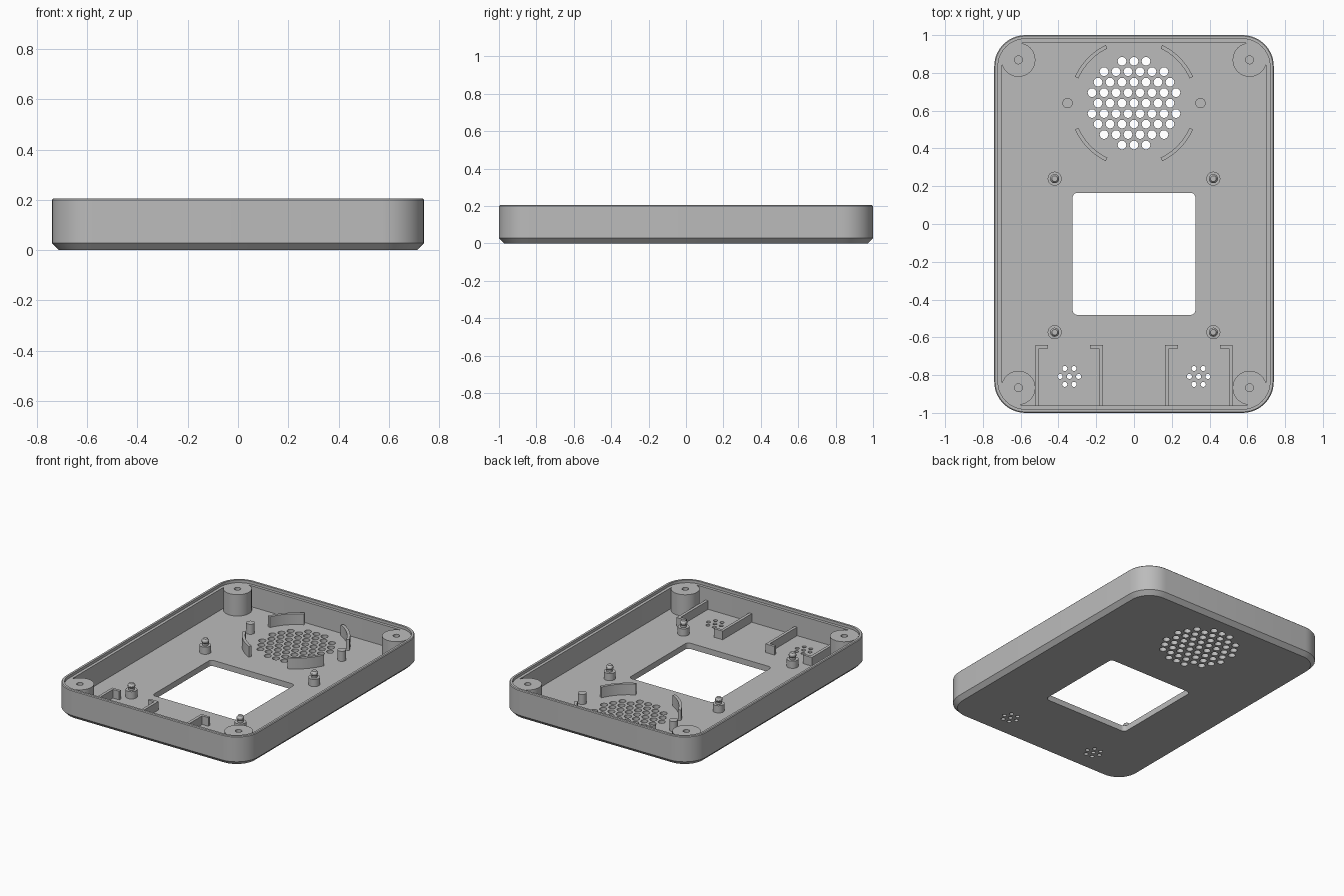
import bpy
import bmesh
from math import cos, sin, pi, radians, hypot

if "Cube" in bpy.data.objects:
    bpy.data.objects.remove(bpy.data.objects["Cube"], do_unlink=True)

grey = bpy.data.materials.new("light grey plastic")
grey.use_nodes = True
COLOUR = (0.5, 0.5, 0.5, 1)
grey.diffuse_color = COLOUR
grey.node_tree.nodes["Principled BSDF"].inputs["Base Color"].default_value = COLOUR

HALF_X, HALF_Y, HEIGHT = 0.74, 1.0, 0.205
FLOOR, LEDGE = 0.04, 0.186
BURIED = FLOOR - 0.01          # feet of the fittings sink into the floor
SPEAKER_Y = 0.64


def rounded_rect(hx, hy, r, cx=0, cy=0, steps=10):
    points = []
    for quarter, (sx, sy) in enumerate([(1, 1), (-1, 1), (-1, -1), (1, -1)]):
        for i in range(steps + 1):
            a = (quarter + i / steps) * pi / 2
            points.append((cx + sx * (hx - r) + r * cos(a), cy + sy * (hy - r) + r * sin(a)))
    return points


def circle(r, cx, cy, n=32):
    return [(cx + r * cos(2 * pi * i / n), cy + r * sin(2 * pi * i / n)) for i in range(n)]


def arc_strip(r0, r1, start, end, cx, cy, steps=12):
    angles = [radians(start + (end - start) * i / steps) for i in range(steps + 1)]
    outer = [(cx + r1 * cos(a), cy + r1 * sin(a)) for a in angles]
    inner = [(cx + r0 * cos(a), cy + r0 * sin(a)) for a in reversed(angles)]
    return outer + inner


def loft(bm, layers):
    """Skin a stack of (outline, z) layers and cap both ends."""
    rings = [[bm.verts.new((x, y, z)) for x, y in outline] for outline, z in layers]
    n = len(rings[0])
    for low, high in zip(rings, rings[1:]):
        for i in range(n):
            j = (i + 1) % n
            bm.faces.new((low[i], low[j], high[j], high[i]))
    bm.faces.new(list(reversed(rings[0])))
    bm.faces.new(rings[-1])


def make(name, *solids):
    bm = bmesh.new()
    for layers in solids:
        loft(bm, layers)
    bmesh.ops.recalc_face_normals(bm, faces=bm.faces)
    mesh = bpy.data.meshes.new(name)
    bm.to_mesh(mesh)
    bm.free()
    mesh.materials.append(grey)
    obj = bpy.data.objects.new(name, mesh)
    bpy.context.collection.objects.link(obj)
    return obj


def select_only(obj):
    bpy.ops.object.select_all(action='DESELECT')
    obj.select_set(True)
    bpy.context.view_layer.objects.active = obj


def smooth(obj):
    select_only(obj)
    bpy.ops.object.shade_smooth_by_angle(angle=radians(30))


def turned(cx, cy, profile):
    return [(circle(r, cx, cy), z) for r, z in profile]


def shell_ring(inset, z):
    return rounded_rect(HALF_X - inset, HALF_Y - inset, 0.165 - inset), z


# Tray: chamfered base, outer wall, stepped rim, cavity down to the floor
tray = make("tray_shell", [
    shell_ring(0.027, 0), shell_ring(0, 0.028), shell_ring(0, HEIGHT - 0.005),
    shell_ring(0.005, HEIGHT), shell_ring(0.02, HEIGHT), shell_ring(0.02, LEDGE),
    shell_ring(0.04, LEDGE), shell_ring(0.04, FLOOR)])

# Openings: screen window, speaker grille, two microphone grilles
window = rounded_rect(0.325, 0.323, 0.025, 0, -0.158, 5)
cuts = [[(window, -0.1), (window, 0.1)]]


def drill(x, y, r):
    cuts.append([(circle(r, x, y, 20), -0.1), (circle(r, x, y, 20), 0.1)])


def hex_grille(cx, cy, pitch_x, pitch_y, limit, r):
    for row in range(-4, 5):
        for col in range(-5, 6):
            dx, dy = (col + 0.5 * (row % 2)) * pitch_x, row * pitch_y
            if hypot(dx, dy) < limit:
                drill(cx + dx, cy + dy, r)


hex_grille(0, SPEAKER_Y, 0.0635, 0.0555, 0.24, 0.023)
for side in (-1, 1):
    hex_grille(side * 0.342, -0.807, 0.049, 0.042, 0.06, 0.0135)

cutter = make("opening_cutter", *cuts)
cutter.hide_render = True
boolean = tray.modifiers.new("openings", 'BOOLEAN')
boolean.operation = 'DIFFERENCE'
boolean.solver = 'EXACT'
boolean.object = cutter
select_only(tray)
bpy.ops.object.modifier_apply(modifier=boolean.name)
bpy.data.objects.remove(cutter, do_unlink=True)
smooth(tray)

for side, label in ((-1, "right"), (1, "left")):
    # Corner screw bosses with blind holes
    for y, end in ((0.869, "back"), (-0.867, "front")):
        smooth(make(f"screw_boss_{end}_{label}", turned(side * 0.612, y, [
            (0.09, BURIED), (0.09, LEDGE + 0.003), (0.021, LEDGE + 0.003), (0.021, 0.08)])))

    # Board standoffs with a snap pin on top
    for y, end in ((0.24, "back"), (-0.573, "front")):
        smooth(make(f"standoff_{end}_{label}", turned(side * 0.42, y, [
            (0.037, BURIED), (0.037, 0.09), (0.019, 0.09), (0.019, 0.105),
            (0.024, 0.112), (0.024, 0.122), (0.015, 0.135)])))

    # Speaker locating peg
    smooth(make(f"speaker_peg_{label}", turned(side * 0.352, SPEAKER_Y, [
        (0.027, BURIED), (0.027, 0.11)])))

    # Curved speaker retaining ribs
    for start, end in ((24, "back"), (-64, "front")):
        strip = arc_strip(0.322, 0.342, start, start + 40, 0, SPEAKER_Y)
        strip = [(side * x, y) for x, y in strip]
        smooth(make(f"speaker_rib_{end}_{label}", [(strip, BURIED), (strip, 0.115)]))

    # Hooked guide rails either side of each microphone grille
    for x, hook, place in ((0.522, -1, "outer"), (0.165, 1, "inner")):
        edge = [(0, -0.97), (0, -0.64), (0.068, -0.64), (0.068, -0.659),
                (0.02, -0.659), (0.02, -0.97)]
        rail = [(side * (x + hook * u), y) for u, y in edge]
        make(f"guide_rail_{place}_{label}", [(rail, BURIED), (rail, 0.1)])
